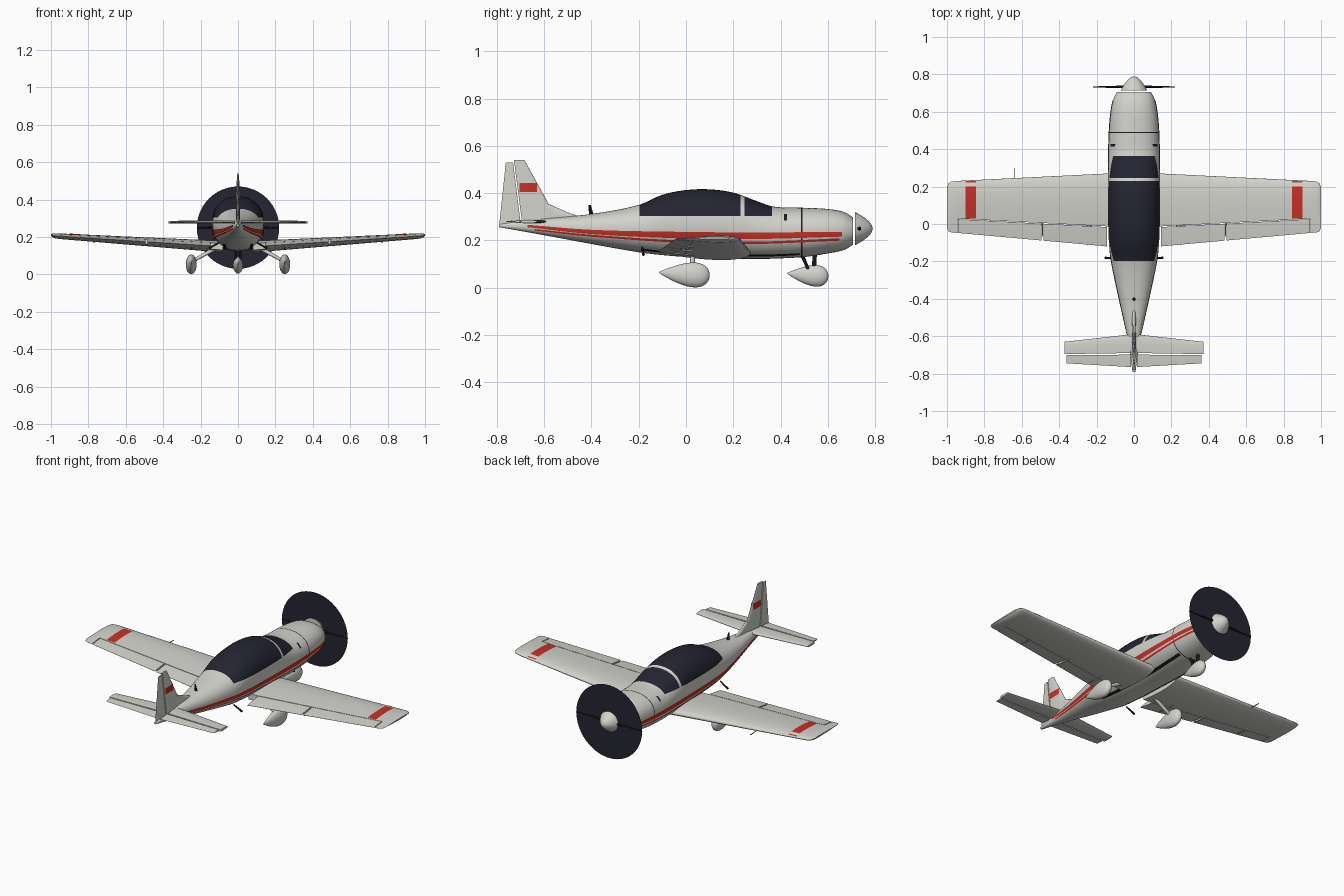
import bpy, bmesh, math
from mathutils import Vector

cube = bpy.data.objects.get("Cube")
if cube:
    bpy.data.objects.remove(cube, do_unlink=True)


def material(name, rgb):
    m = bpy.data.materials.new(name)
    m.use_nodes = True
    m.diffuse_color = (*rgb, 1)
    m.node_tree.nodes["Principled BSDF"].inputs["Base Color"].default_value = (*rgb, 1)
    return m


WHITE = material("warm_white_paint", (0.65, 0.65, 0.61))
RED = material("red_paint", (0.56, 0.03, 0.02))
GLASS = material("dark_glass", (0.018, 0.018, 0.032))
BLACK = material("black_trim", (0.01, 0.01, 0.014))


def finish(name, bm, mats, mirror=False, smooth=True):
    bmesh.ops.remove_doubles(bm, verts=bm.verts, dist=0.00005)
    bmesh.ops.recalc_face_normals(bm, faces=bm.faces)
    mesh = bpy.data.meshes.new(name)
    bm.to_mesh(mesh)
    bm.free()
    ob = bpy.data.objects.new(name, mesh)
    bpy.context.collection.objects.link(ob)
    for m in mats:
        mesh.materials.append(m)
    if smooth:
        bpy.ops.object.select_all(action='DESELECT')
        ob.select_set(True)
        bpy.context.view_layer.objects.active = ob
        bpy.ops.object.shade_smooth_by_angle(angle=math.radians(40))
    if mirror:
        ob.modifiers.new("Mirror", 'MIRROR').use_mirror_merge = False
    return ob


def loft(rings):
    bm = bmesh.new()
    rows = [[bm.verts.new(p) for p in r] for r in rings]
    n = len(rows[0])
    for a, b in zip(rows, rows[1:]):
        for i in range(n):
            j = (i + 1) % n
            bm.faces.new((a[i], a[j], b[j], b[i]))
    bm.faces.new(rows[0])
    bm.faces.new(rows[-1])
    return bm


def interp(table, y):
    """Smooth curve through rows whose first entry is the position."""
    k = max(i for i in range(len(table) - 1) if table[i][0] <= y or i == 0)

    def slope(i, c):
        a, b = table[max(i - 1, 0)], table[min(i + 1, len(table) - 1)]
        return (b[c] - a[c]) / (b[0] - a[0])
    p, q = table[k], table[k + 1]
    h = q[0] - p[0]
    t = min(max((y - p[0]) / h, 0), 1)
    s = t * t * (3 - 2 * t)
    return [p[c] * (1 - s) + q[c] * s + h * (t * (1 - t) ** 2 * slope(k, c)
            - t * t * (1 - t) * slope(k + 1, c)) for c in range(1, len(p))]


def body(x, stations, n=48, power=2.0):
    """Loft of superellipses; stations are y, half width, top z, bottom z."""
    rings = []
    for y, w, top, bot in stations:
        ring = []
        for i in range(n):
            a = 2 * math.pi * i / n
            c, s = math.cos(a), math.sin(a)
            px = math.copysign(abs(c) ** (2 / power), c) * w
            pz = math.copysign(abs(s) ** (2 / power), s) * (top - bot) / 2
            ring.append((x + px, y, (top + bot) / 2 + pz))
        rings.append(ring)
    return loft(rings)


def sheet(name, f, us, vs, mat, mirror=True):
    bm = bmesh.new()
    rows = [[bm.verts.new(f(u, v)) for v in vs] for u in us]
    for a, b in zip(rows, rows[1:]):
        for i in range(len(vs) - 1):
            bm.faces.new((a[i], a[i + 1], b[i + 1], b[i]))
    return finish(name, bm, [mat], mirror)


def span(a, b, n):
    return [a + (b - a) * i / n for i in range(n + 1)]


def foil(c):
    c = min(max(c, 0), 1)
    return 5 * (0.2969 * c ** 0.5 - 0.126 * c - 0.3516 * c ** 2 + 0.2843 * c ** 3 - 0.1015 * c ** 4)


def slab(name, sections, c0=0.0, c1=1.0, upright=False, mirror=True):
    """Airfoil panel; sections are span, leading y, trailing y, mid, thickness."""
    cs = [c0 + (c1 - c0) * (i / 14) ** (2 if c0 == 0 else 1) for i in range(15)]
    rings = []
    for s, le, te, mid, th in sections:
        pts = [(c, foil(c) * th) for c in reversed(cs)] + [(c, -foil(c) * th) for c in cs]
        rings.append([(mid + h, le + (te - le) * c, s) if upright
                      else (s, le + (te - le) * c, mid + h) for c, h in pts])
    return finish(name, loft(rings), [WHITE], mirror)


def rod(name, p, q, r1, r2, mat, mirror=False, sides=12):
    p, q = Vector(p), Vector(q)
    bm = bmesh.new()
    bmesh.ops.create_cone(bm, cap_ends=True, segments=sides, radius1=r1, radius2=r2, depth=(q - p).length)
    rot = (q - p).to_track_quat('Z', 'Y').to_matrix().to_4x4()
    bm.transform(rot)
    bmesh.ops.translate(bm, verts=bm.verts, vec=(p + q) / 2)
    return finish(name, bm, [mat], mirror)


# Fuselage with canopy glass and cowl seam
FUS = [(-0.79, 0.008, 0.268, 0.256), (-0.7, 0.02, 0.282, 0.24), (-0.6, 0.036, 0.292, 0.222),
       (-0.4, 0.08, 0.312, 0.185), (-0.2, 0.122, 0.35, 0.15), (-0.1, 0.134, 0.393, 0.138),
       (0, 0.138, 0.413, 0.13), (0.1, 0.139, 0.416, 0.126), (0.2, 0.139, 0.402, 0.123),
       (0.3, 0.138, 0.366, 0.122), (0.37, 0.137, 0.343, 0.123), (0.5, 0.133, 0.338, 0.13),
       (0.6, 0.124, 0.333, 0.145), (0.67, 0.11, 0.32, 0.16), (0.706, 0.09, 0.298, 0.182)]
POWER = 2.25
bm = body(0, [(y, *interp(FUS, y)) for y in span(-0.79, 0.706, 70)], 48, POWER)
cuts = [((0, y, 0), (0, 1, 0)) for y in (-0.197, 0.23, 0.247, 0.363, 0.487, 0.492)]
for co, no in cuts + [((0, 0, 0.304), (0, 0, 1))]:
    bmesh.ops.bisect_plane(bm, geom=bm.verts[:] + bm.edges[:] + bm.faces[:], plane_co=co, plane_no=no)
for f in bm.faces:
    c = f.calc_center_median()
    if c.z > 0.304 and -0.197 < c.y < 0.363 and not 0.23 < c.y < 0.247:
        f.material_index = 1
    elif 0.487 < c.y < 0.492:
        f.material_index = 2
finish("fuselage", bm, [WHITE, GLASS, BLACK])


def hull(y, z):
    w, top, bot = interp(FUS, y)
    u = min(abs(2 * z - top - bot) / (top - bot), 1)
    return (w * (1 - u ** POWER) ** (1 / POWER) + 0.002, y, z)


# Side stripes, as thin skins on the hull: y, centre z, half height
def stripe(name, path, mat):
    def point(y, v):
        z, h = interp(path, y)
        return hull(y, z + v * h)
    sheet(name, point, span(path[0][0], path[-1][0], 60), span(-1, 1, 4), mat)


stripe("wide_stripe", [(-0.67, 0.261, 0.005), (-0.4, 0.236, 0.009), (0, 0.222, 0.014), (0.3, 0.22, 0.014), (0.66, 0.226, 0.01)], RED)
stripe("narrow_stripe", [(-0.64, 0.245, 0.003), (-0.4, 0.22, 0.004), (0, 0.194, 0.005), (0.3, 0.19, 0.005), (0.65, 0.204, 0.005)], RED)
sheet("belly_trim", lambda y, v: hull(y, interp(FUS, y)[2] + 0.014 + v * 0.004),
      span(-0.19, 0.48, 30), span(-1, 1, 2), BLACK)

# Wings with flaps, ailerons and rounded tips


def wing(x):
    t = (x - 0.14) / 0.81
    return (x, 0.27 - 0.04 * t, -0.12 + 0.073 * t, 0.152 + 0.052 * t, 0.06 - 0.03 * t)


slab("wings", [wing(0.08), wing(0.945)], 0, 0.725)
slab("flaps", [wing(0.145), wing(0.485)], 0.735)
slab("ailerons", [wing(0.495), wing(0.94)], 0.735)
slab("wing_tips", [wing(0.945), (0.975, 0.227, -0.045, 0.206, 0.028),
                   (0.992, 0.218, -0.04, 0.208, 0.02), (1.0, 0.195, -0.02, 0.21, 0.008)])


def wing_top(x, y):
    _, le, te, mid, th = wing(x)
    return (x, y, mid + foil((le - y) / (le - te)) * th + 0.0015)


sheet("wing_patches", wing_top, span(0.845, 0.9, 2), span(0.03, 0.2, 14), RED)
sheet("leading_edge_marks", wing_top, span(0.845, 0.9, 2), span(0.222, 0.229, 3), RED)
for x in (0.25, 0.49, 0.77):
    _, le, te, mid, th = wing(x)
    rod("hinge_arm", (x, 0.03, mid - 0.02), (x, te + 0.02, mid - 0.012), 0.004, 0.002, WHITE, True)
rod("airspeed_probe", (-0.64, 0.23, 0.178), (-0.64, 0.3, 0.175), 0.002, 0.002, BLACK)

# Tailplane, fin and rudder
TAIL = [(0.015, -0.59, -0.765, 0.28, 0.018), (0.372, -0.63, -0.745, 0.28, 0.013)]
slab("stabilisers", TAIL, 0, 0.57)
slab("elevators", [TAIL[0], (0.36, *TAIL[1][1:])], 0.62)
FIN = [(0.265, -0.532, -0.79, 0, 0.022), (0.53, -0.675, -0.762, 0, 0.014)]
slab("fin", [FIN[0], (0.54, -0.683, -0.755, 0, 0.012)], 0, 0.62, True, False)
slab("rudder", FIN, 0.645, 1, True, False)
slab("fin_fillet", [(0.295, -0.43, -0.68, 0, 0.02), (0.318, -0.5, -0.68, 0, 0.018),
                    (0.352, -0.575, -0.68, 0, 0.016)], 0, 0.9, True, False)


def fin_side(y, z):
    t = (z - 0.265) / 0.265
    _, le, te, _, th = [a + (b - a) * t for a, b in zip(*FIN)]
    return (foil((le - y) / (le - te)) * th + 0.002, y, z)


sheet("fin_patches", fin_side, span(-0.705, -0.63, 8), span(0.405, 0.443, 2), RED)

# Spinner, propeller blades and propeller disc
spin = [(0.714 + 0.076 * t, 0.07 * (1 - t) ** 0.55 + 0.0005) for t in span(0, 1, 16)]
finish("spinner", body(0, [(y, r, 0.25 + r, 0.25 - r) for y, r in spin], 32), [WHITE])
rod("propeller_blades", (0.04, 0.733, 0.25), (0.22, 0.733, 0.25), 0.009, 0.003, BLACK, True, 6)
bm = bmesh.new()
bmesh.ops.create_circle(bm, cap_ends=True, segments=48, radius=0.22)
for v in bm.verts:
    v.co = (v.co.x, 0.733, 0.25 + v.co.y)
finish("propeller_disc", bm, [GLASS], smooth=False)

# Landing gear: teardrop wheel fairings and struts


def fairing(name, x, nose, tail, z, w, h, mirror):
    st = []
    for t in span(0, 1, 20):
        c = t * t
        k = foil(c) * 2 + 0.01
        mid = z + 0.012 * c * c
        st.append((nose + (tail - nose) * c, w * k, mid + h * k, mid - h * k))
    finish(name, body(x, st, 24), [WHITE], mirror)


fairing("main_wheel_fairings", 0.25, 0.1, -0.115, 0.053, 0.029, 0.052, True)
fairing("nose_wheel_fairing", 0, 0.602, 0.428, 0.049, 0.026, 0.045, False)
rod("main_struts", (0.11, 0.03, 0.145), (0.245, 0.025, 0.07), 0.011, 0.009, WHITE, True)
rod("nose_strut", (0, 0.545, 0.15), (0, 0.54, 0.06), 0.009, 0.009, BLACK)
rod("nose_brace", (0.012, 0.49, 0.14), (0.012, 0.525, 0.06), 0.008, 0.006, BLACK, True)

# Small fittings: aerial, vents, steps
rod("aerial", (0, -0.4, 0.305), (0, -0.408, 0.35), 0.01, 0.005, BLACK, False, 4)
sheet("side_vents", lambda y, z: hull(y, z), span(0.415, 0.427, 2), span(0.285, 0.312, 3), BLACK)
rod("boarding_steps", (0.1, -0.185, 0.17), (0.155, -0.18, 0.14), 0.004, 0.006, BLACK, True)
